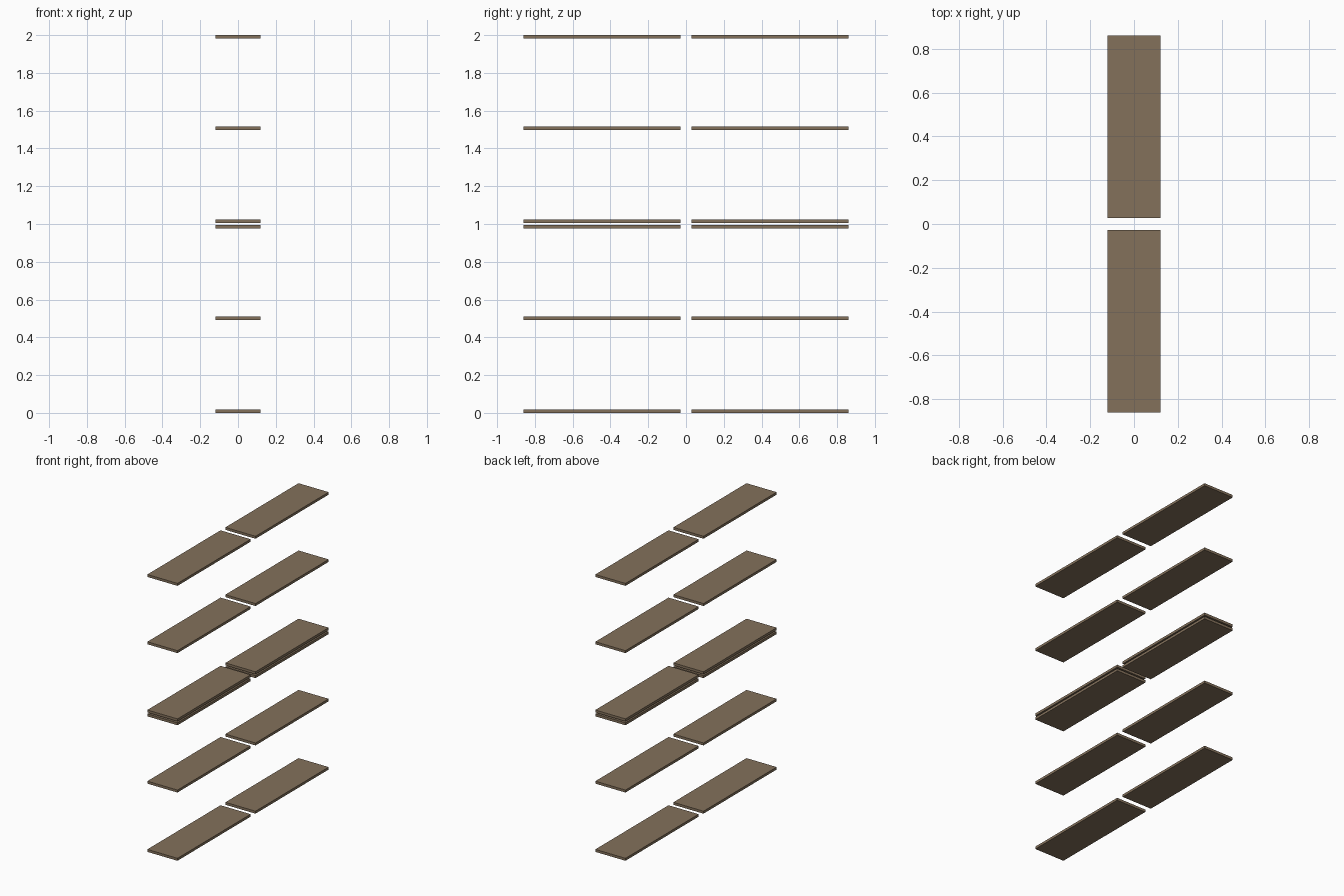
import bpy

if "Cube" in bpy.data.objects:
    bpy.data.objects.remove(bpy.data.objects["Cube"])

# Single flat wood colour
wood = bpy.data.materials.new("brown wood")
wood.diffuse_color = (0.23, 0.165, 0.105, 1.0)
wood.use_nodes = True
wood.node_tree.nodes["Principled BSDF"].inputs["Base Color"].default_value = wood.diffuse_color

HALF_X = 0.12                 # half shelf depth
Y_IN, Y_OUT = 0.028, 0.861    # inner and outer shelf ends
T = 0.018                     # board thickness


def board(name, y0, y1, z):
    bpy.ops.mesh.primitive_cube_add(size=1, location=(0, (y0 + y1) / 2, z + T / 2))
    ob = bpy.context.object
    ob.name = name
    ob.scale = (2 * HALF_X, y1 - y0, T)
    bpy.ops.object.transform_apply(location=False, rotation=False, scale=True)
    ob.data.materials.append(wood)


# Two stacked tiers of three shelves, in a left and a right bay
for tier, base in (("lower", 0.0), ("upper", 1.005)):
    for level, z in (("bottom", 0.0), ("middle", 0.492), ("top", 0.977)):
        board(f"{tier}_{level}_shelf_left", -Y_OUT, -Y_IN, base + z)
        board(f"{tier}_{level}_shelf_right", Y_IN, Y_OUT, base + z)
